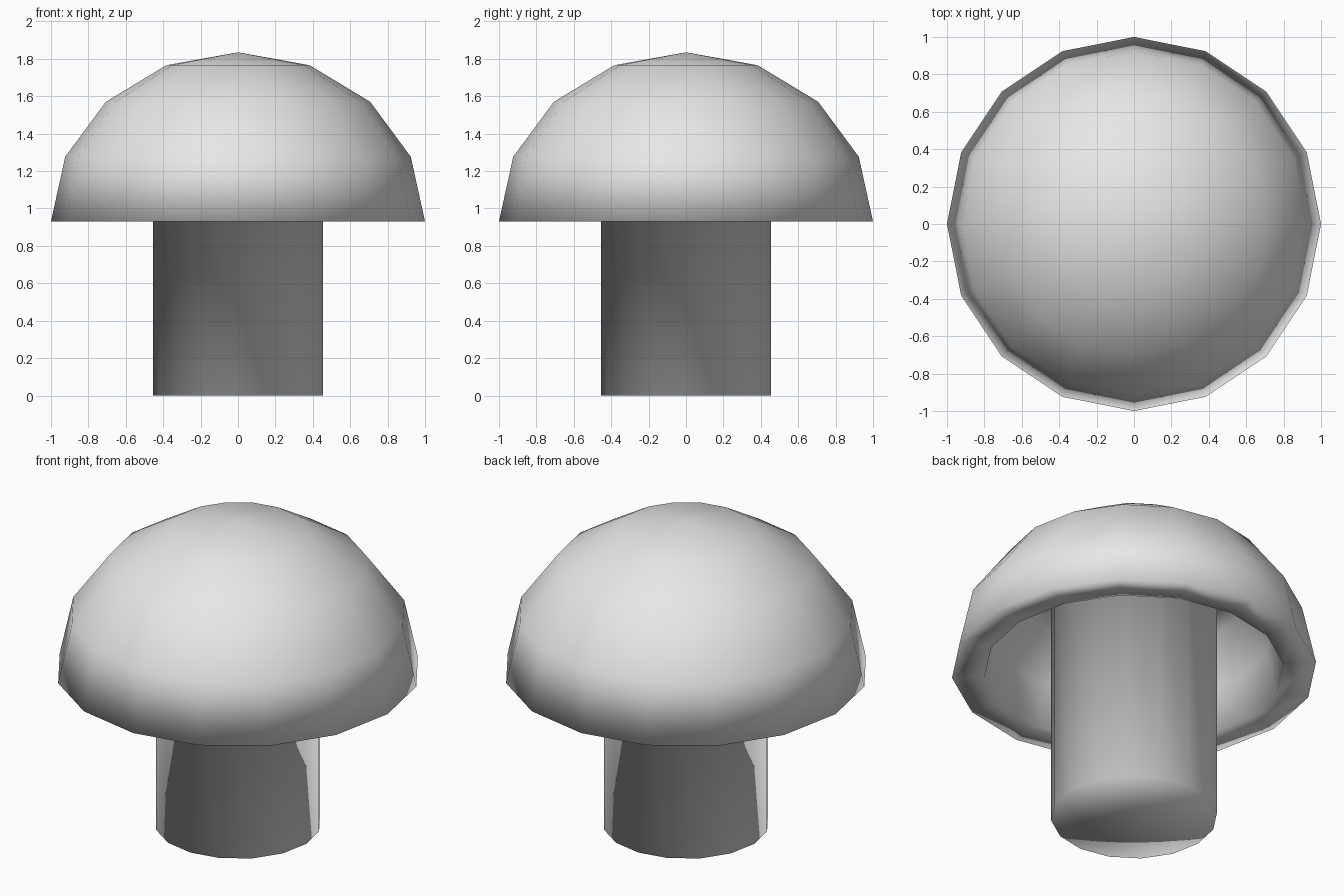
import bpy, bmesh, math
from mathutils import Vector

cube = bpy.data.objects.get("Cube")
if cube:
    bpy.data.objects.remove(cube, do_unlink=True)

SIDES = 16
RIM_Z = 0.93

grey = bpy.data.materials.new("light_grey")
grey.use_nodes = True
grey.diffuse_color = (0.8, 0.8, 0.8, 1)
grey.node_tree.nodes["Principled BSDF"].inputs["Base Color"].default_value = (0.8, 0.8, 0.8, 1)
grey.use_backface_culling = True


def dome(radius, height, base):
    """Quarter ellipse from the pole down to the rim."""
    steps = [math.radians(a) for a in (90, 67.5, 45, 22.5, 0)]
    return [(radius * math.cos(a), base + height * math.sin(a)) for a in steps]


def lathe(name, profile, inward=False):
    """Turn a profile of (radius, z) around the z axis."""
    bm = bmesh.new()
    verts = [bm.verts.new((r, 0, z)) for r, z in profile]
    edges = [bm.edges.new(pair) for pair in zip(verts, verts[1:])]
    bmesh.ops.spin(bm, geom=verts + edges, cent=Vector(), axis=(0, 0, 1),
                   angle=math.tau, steps=SIDES, use_duplicate=False)
    bmesh.ops.remove_doubles(bm, verts=bm.verts, dist=0.0005)
    bmesh.ops.recalc_face_normals(bm, faces=bm.faces)
    if inward:
        bmesh.ops.reverse_faces(bm, faces=bm.faces)
    for face in bm.faces:
        face.smooth = True
    mesh = bpy.data.meshes.new(name)
    bm.to_mesh(mesh)
    bm.free()
    mesh.materials.append(grey)
    obj = bpy.data.objects.new(name, mesh)
    bpy.context.collection.objects.link(obj)
    return obj


# Mushroom body: domed cap, rim, hollow underside, stem and foot
body = dome(0.957, 0.86, RIM_Z + 0.005)
body += [(0.86, RIM_Z + 0.01), (0.8, 1.2), (0.63, 1.42), (0.415, 1.55)]
body += [(0.415, 0.03), (0, 0.03)]
lathe("mushroom_body", body)

# Outline shell: slightly larger skin whose faces point inward
shell = dome(1.0, 0.905, RIM_Z)
shell += [(0.82, RIM_Z), (0.76, 1.17), (0.6, 1.38), (0.455, 1.5)]
shell += [(0.455, 0), (0, 0)]
lathe("outline_shell", shell, inward=True)
